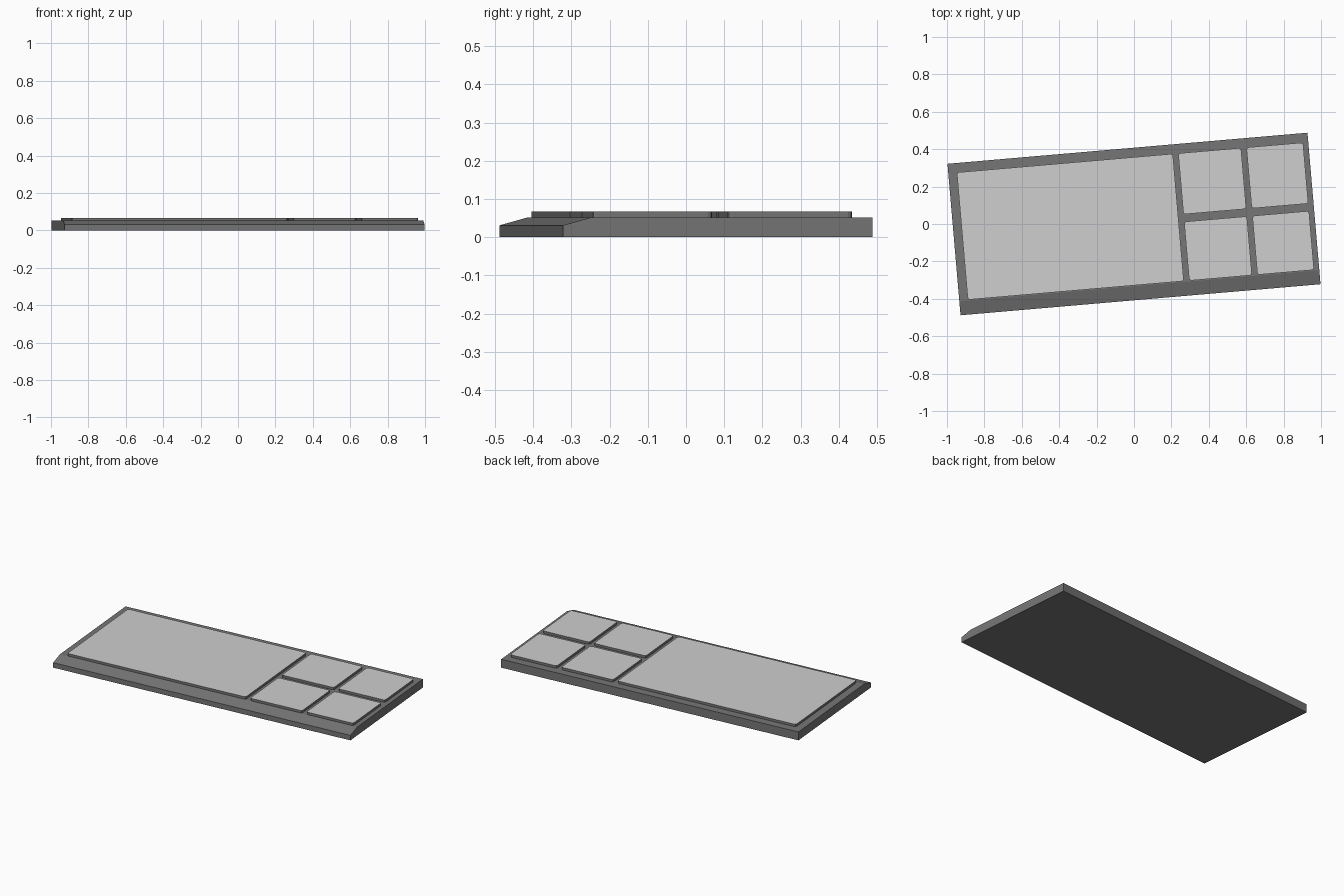
import bpy, bmesh, math

if "Cube" in bpy.data.objects:
    bpy.data.objects.remove(bpy.data.objects["Cube"])

ANGLE = math.radians(4.93)   # whole model is turned slightly
BASE_TOP, PLATE_TOP = 0.052, 0.067


def material(name, value):
    m = bpy.data.materials.new(name)
    m.diffuse_color = (value, value, value, 1)
    m.use_nodes = True
    m.node_tree.nodes["Principled BSDF"].inputs["Base Color"].default_value = m.diffuse_color
    return m


dark = material("dark_grey", 0.18)
light = material("light_grey", 0.62)


def finish(bm, name, mats):
    bmesh.ops.recalc_face_normals(bm, faces=bm.faces)
    mesh = bpy.data.meshes.new(name)
    bm.to_mesh(mesh)
    bm.free()
    for m in mats:
        mesh.materials.append(m)
    ob = bpy.data.objects.new(name, mesh)
    bpy.context.collection.objects.link(ob)
    ob.rotation_euler.z = ANGLE
    return ob


def extrude(points, vector):
    bm = bmesh.new()
    face = bm.faces.new([bm.verts.new(p) for p in points])
    out = bmesh.ops.extrude_face_region(bm, geom=[face])
    verts = [g for g in out["geom"] if isinstance(g, bmesh.types.BMVert)]
    bmesh.ops.translate(bm, verts=verts, vec=vector)
    return bm


# Base slab: side profile with a sloped front edge, swept along its length
L, W = 0.966, 0.4065
profile = [(-W, 0), (W, 0), (W, BASE_TOP), (-W + 0.075, BASE_TOP), (-W, 0.031)]
finish(extrude([(-L, y, z) for y, z in profile], (2 * L, 0, 0)), "base", [dark])


# Raised plates: slightly rounded corners, dark sides and a light top
def plate(name, x0, x1, y0, y1, r=0.012):
    points = []
    for cx, cy, start in ((x1 - r, y1 - r, 0), (x0 + r, y1 - r, 90),
                          (x0 + r, y0 + r, 180), (x1 - r, y0 + r, 270)):
        for k in range(3):
            a = math.radians(start + 45 * k)
            points.append((cx + r * math.cos(a), cy + r * math.sin(a), BASE_TOP - 0.002))
    bm = extrude(points, (0, 0, PLATE_TOP - BASE_TOP + 0.002))
    bmesh.ops.recalc_face_normals(bm, faces=bm.faces)
    for f in bm.faces:
        f.material_index = 1 if f.normal.z > 0.5 else 0
    finish(bm, name, [dark, light])


plate("large_plate", -0.92, 0.239, -0.327, 0.356)
for col, (x0, x1) in (("inner", (0.268, 0.605)), ("outer", (0.634, 0.938))):
    for row, (y0, y1) in (("front", (-0.327, -0.011)), ("back", (0.029, 0.356))):
        plate(f"small_plate_{row}_{col}", x0, x1, y0, y1)
